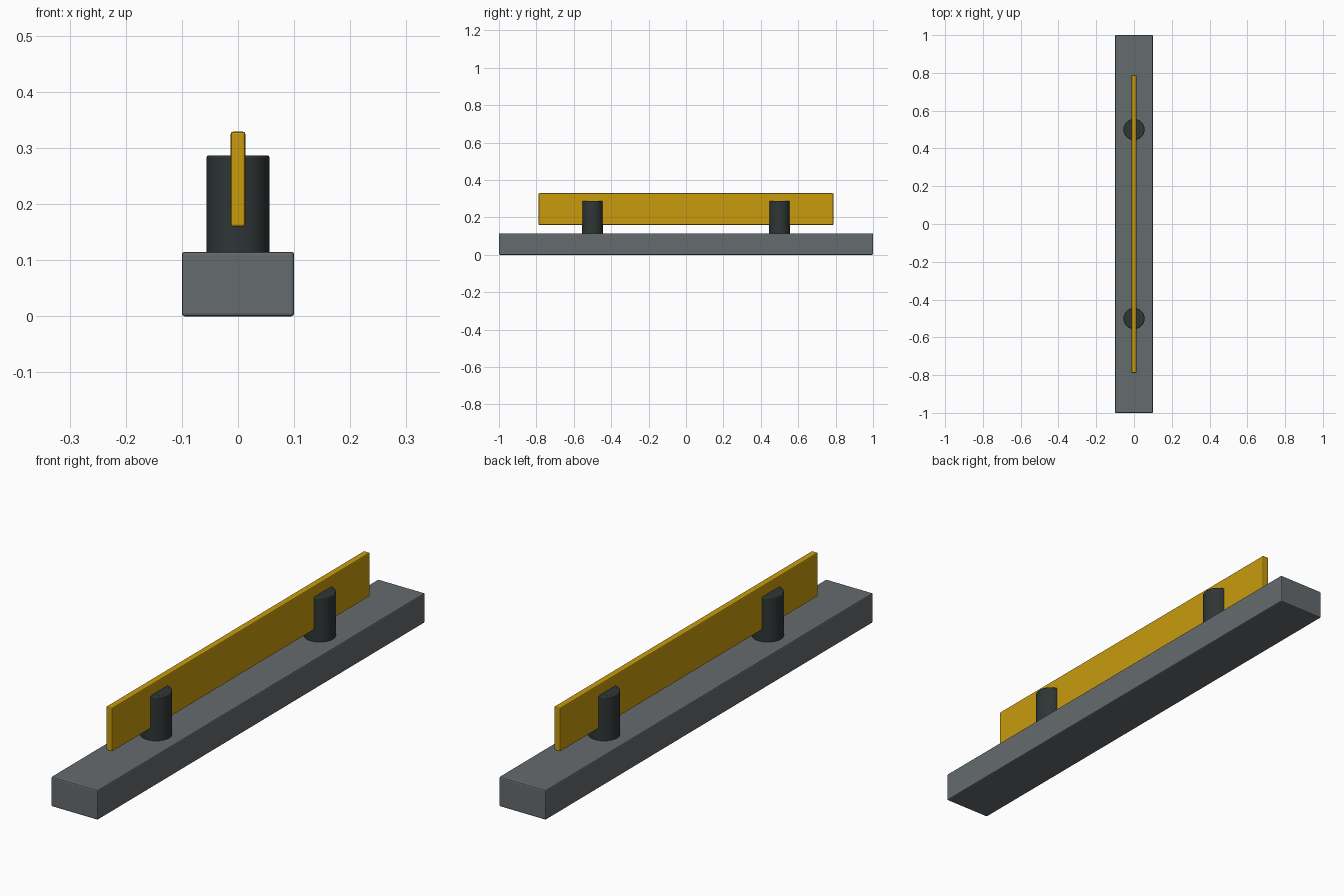
import bpy
import math

cube = bpy.data.objects.get("Cube")
if cube:
    bpy.data.objects.remove(cube, do_unlink=True)


def material(name, r, g, b):
    mat = bpy.data.materials.new(name)
    mat.use_nodes = True
    mat.diffuse_color = (r, g, b, 1)
    mat.node_tree.nodes["Principled BSDF"].inputs["Base Color"].default_value = (r, g, b, 1)
    return mat


def finish(name, mat, bevel):
    """Name, colour and chamfer the active object."""
    obj = bpy.context.object
    obj.name = name
    obj.data.materials.append(mat)
    mod = obj.modifiers.new("edge_bevel", "BEVEL")
    mod.width = bevel
    mod.segments = 2
    mod.limit_method = "ANGLE"
    mod.angle_limit = math.radians(40)
    return obj


def box(name, size, bottom, mat, bevel):
    bpy.ops.mesh.primitive_cube_add(size=1, location=(0, 0, bottom + size[2] / 2))
    bpy.context.object.scale = size
    bpy.ops.object.transform_apply(location=False, rotation=False, scale=True)
    return finish(name, mat, bevel)


grey = material("steel_grey", 0.13, 0.145, 0.156)
dark = material("dark_metal", 0.028, 0.036, 0.036)
gold = material("golden_yellow", 0.58, 0.33, 0.004)

# Base bar and the upright rail held above it
box("base_bar", (0.2, 2.0, 0.115), 0, grey, 0.005)
box("upright_rail", (0.026, 1.576, 0.169), 0.16, gold, 0.004)

# Two round posts carrying the rail
BOTTOM, TOP = 0.1, 0.287
for name, y in (("front_post", -0.5), ("back_post", 0.5)):
    bpy.ops.mesh.primitive_cylinder_add(
        vertices=48, radius=0.056, depth=TOP - BOTTOM, location=(0, y, (TOP + BOTTOM) / 2))
    finish(name, dark, 0.004)
    bpy.ops.object.shade_smooth_by_angle(angle=math.radians(30))
